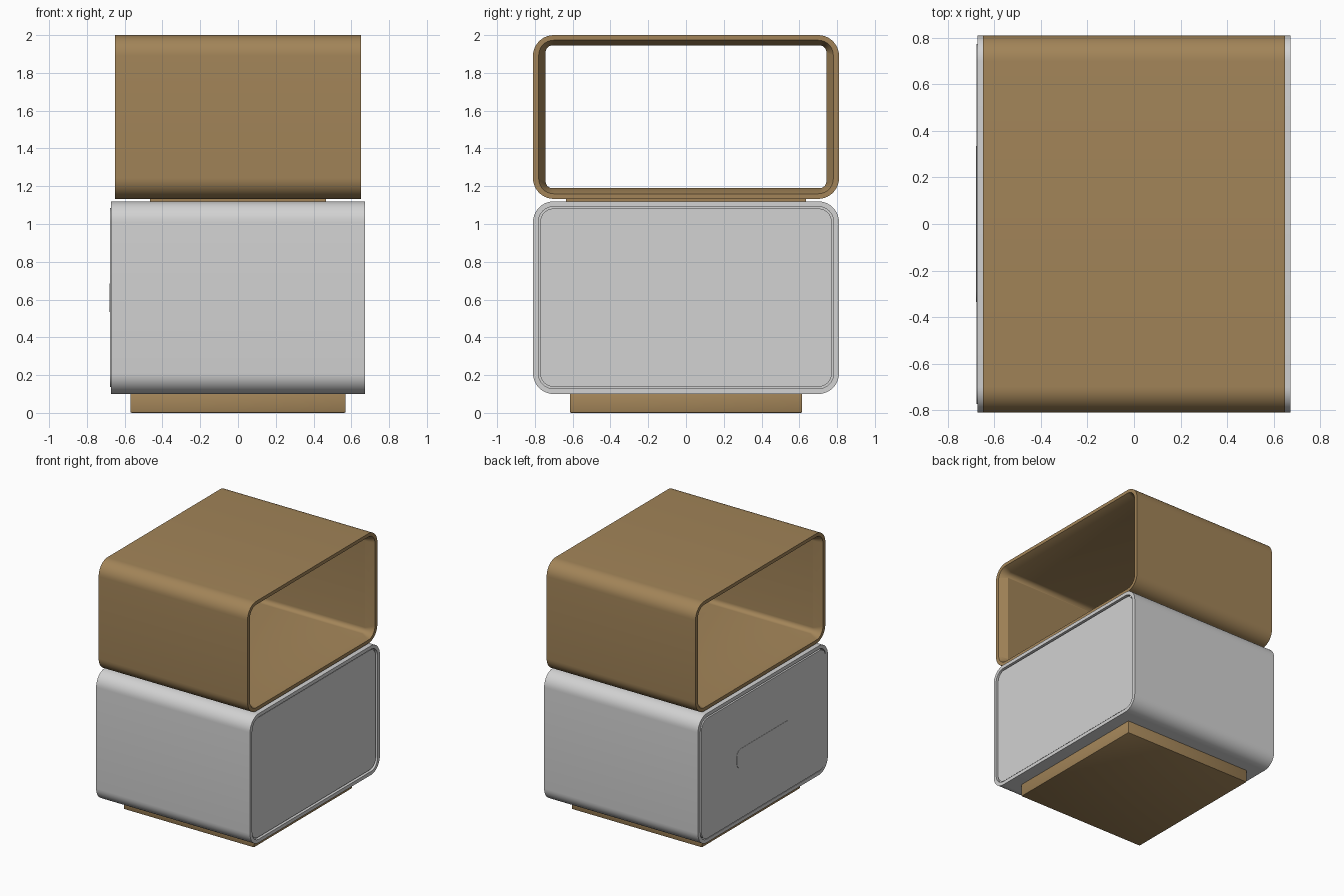
import bpy, bmesh, math

if "Cube" in bpy.data.objects:
    bpy.data.objects.remove(bpy.data.objects["Cube"])


def material(name, rgb):
    m = bpy.data.materials.new(name)
    m.diffuse_color = (*rgb, 1)
    m.use_nodes = True
    m.node_tree.nodes["Principled BSDF"].inputs["Base Color"].default_value = m.diffuse_color
    return m


wood = material("warm_brown", (0.361, 0.231, 0.098))
grey = material("light_grey", (0.644, 0.644, 0.644))


def ring(x, half_y, z0, z1, r, n=10):
    """Rounded rectangle in the YZ plane at depth x."""
    pts = []
    corners = [(half_y - r, z1 - r), (-half_y + r, z1 - r),
               (-half_y + r, z0 + r), (half_y - r, z0 + r)]
    for k, (cy, cz) in enumerate(corners):
        for i in range(n + 1):
            a = math.pi / 2 * (k + i / n)
            pts.append((x, cy + r * math.cos(a), cz + r * math.sin(a)))
    return pts


def finish(name, bm, mat):
    bmesh.ops.recalc_face_normals(bm, faces=bm.faces)
    me = bpy.data.meshes.new(name)
    bm.to_mesh(me)
    bm.free()
    me.materials.append(mat)
    ob = bpy.data.objects.new(name, me)
    bpy.context.collection.objects.link(ob)
    bpy.ops.object.select_all(action='DESELECT')
    ob.select_set(True)
    bpy.context.view_layer.objects.active = ob
    bpy.ops.object.shade_smooth_by_angle(angle=math.radians(30))
    return ob


def loft(name, rings, mat, tube=False):
    """Skin a run of rings; a tube joins last to first, otherwise cap the ends."""
    bm = bmesh.new()
    loops = [[bm.verts.new(p) for p in r] for r in rings]
    pairs = list(zip(loops, loops[1:]))
    if tube:
        pairs.append((loops[-1], loops[0]))
    else:
        bm.faces.new(loops[0])
        bm.faces.new(loops[-1])
    for a, b in pairs:
        for i in range(len(a)):
            j = (i + 1) % len(a)
            bm.faces.new((a[i], a[j], b[j], b[i]))
    return finish(name, bm, mat)


def box(name, hx, hy, z0, z1, mat, bevel=0):
    bm = bmesh.new()
    bmesh.ops.create_cube(bm, size=1)
    for v in bm.verts:
        v.co = (v.co.x * 2 * hx, v.co.y * 2 * hy, z0 + (v.co.z + 0.5) * (z1 - z0))
    if bevel:
        bmesh.ops.bevel(bm, geom=bm.edges[:], offset=bevel, segments=2,
                        profile=0.5, affect='EDGES')
    return finish(name, bm, mat)


# Plinth and the spacer between the two boxes
box("plinth", 0.57, 0.615, 0.0, 0.105, wood, 0.007)
box("spacer", 0.465, 0.635, 1.115, 1.14, wood)

# Lower grey cabinet: shell, back panel, drawer front and its handle plate
loft("cabinet_shell", [
    ring(-0.672, 0.81, 0.10, 1.12, 0.11), ring(0.672, 0.81, 0.10, 1.12, 0.11),
    ring(0.672, 0.782, 0.128, 1.092, 0.082), ring(-0.672, 0.782, 0.128, 1.092, 0.082),
], grey, tube=True)
loft("back_panel", [ring(0.62, 0.782, 0.128, 1.092, 0.082),
                    ring(0.65, 0.782, 0.128, 1.092, 0.082),
                    ring(0.65, 0.772, 0.138, 1.082, 0.072),
                    ring(0.662, 0.772, 0.138, 1.082, 0.072)], grey)
loft("drawer_front", [ring(-0.60, 0.774, 0.136, 1.084, 0.074),
                      ring(-0.677, 0.774, 0.136, 1.084, 0.074)], grey)
loft("handle_plate", [ring(-0.67, 0.335, 0.535, 0.685, 0.05),
                      ring(-0.679, 0.335, 0.535, 0.685, 0.05)], grey)

# Upper wooden sleeve, open at both ends with chamfered rims
loft("open_sleeve", [
    ring(-0.65, 0.81, 1.133, 2.0, 0.11), ring(0.65, 0.81, 1.133, 2.0, 0.11),
    ring(0.65, 0.78, 1.16, 1.973, 0.08), ring(0.59, 0.743, 1.19, 1.945, 0.035),
    ring(-0.59, 0.743, 1.19, 1.945, 0.035), ring(-0.65, 0.78, 1.16, 1.973, 0.08),
], wood, tube=True)
